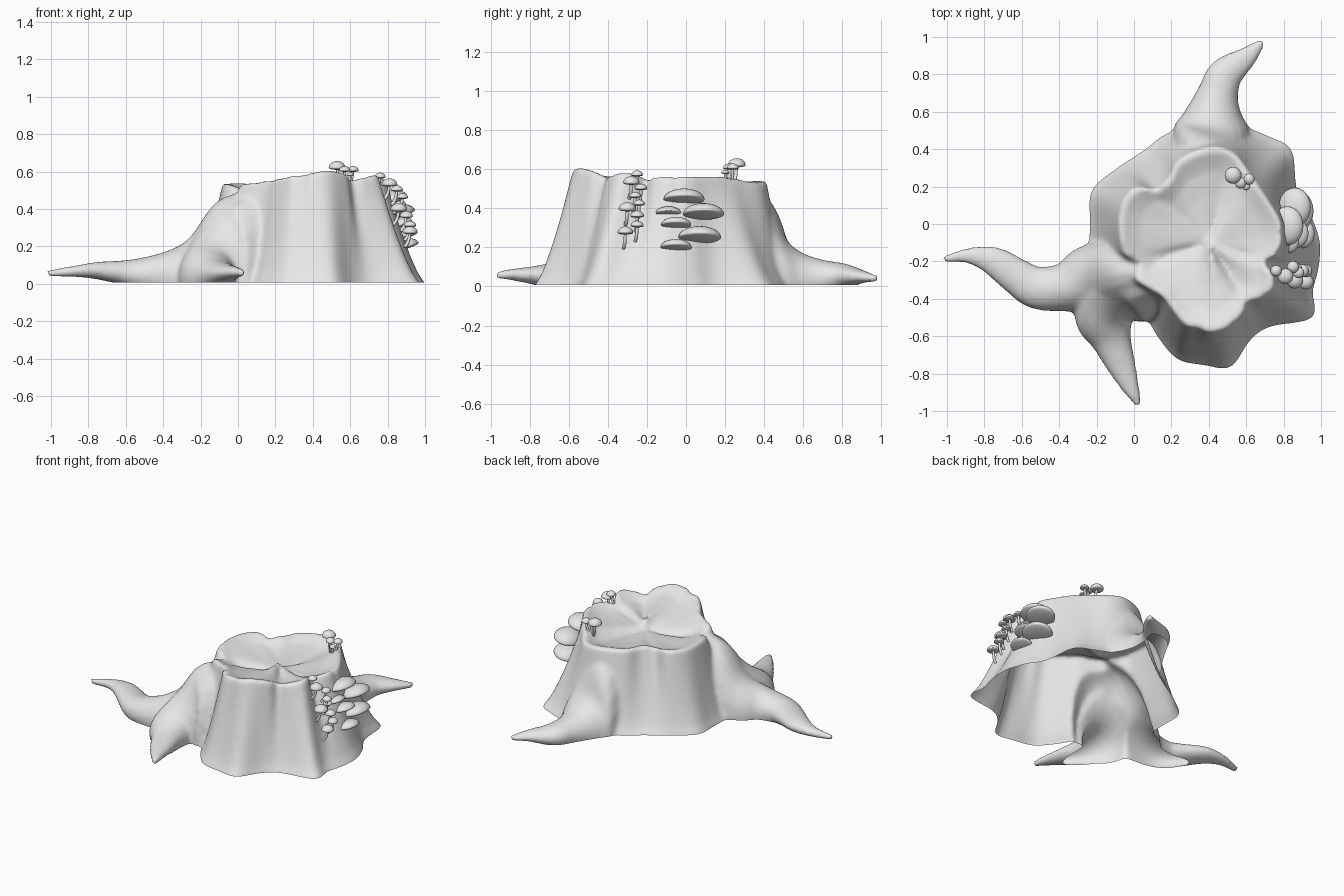
import bpy
import bmesh
from math import sin, cos, pi, radians, exp
from mathutils import Vector, Matrix

cube = bpy.data.objects.get("Cube")
if cube:
    bpy.data.objects.remove(cube, do_unlink=True)

grey = bpy.data.materials.new("plain_grey")
grey.use_nodes = True
grey.diffuse_color = (0.8, 0.8, 0.8, 1)
grey.node_tree.nodes["Principled BSDF"].inputs["Base Color"].default_value = (0.8, 0.8, 0.8, 1)


def finish(name, bm):
    """Turn a bmesh into a linked, coloured object."""
    bmesh.ops.recalc_face_normals(bm, faces=bm.faces)
    mesh = bpy.data.meshes.new(name)
    bm.to_mesh(mesh)
    bm.free()
    mesh.materials.append(grey)
    obj = bpy.data.objects.new(name, mesh)
    bpy.context.collection.objects.link(obj)
    return obj


def smooth(obj, angle=50):
    bpy.ops.object.select_all(action='DESELECT')
    obj.select_set(True)
    bpy.context.view_layer.objects.active = obj
    bpy.ops.object.shade_smooth_by_angle(angle=radians(angle))


def spline(points, steps, closed=False):
    """Smooth curve through tuples of any length."""
    pts = [Vector(p) for p in points]
    n = len(pts)

    def at(i):
        return pts[i % n] if closed else pts[max(0, min(n - 1, i))]

    out = []
    for i in range(n if closed else n - 1):
        a, b, c, d = (at(i + k) for k in (-1, 0, 1, 2))
        for s in range(steps):
            t = s / steps
            out.append(0.5 * (2 * b + (c - a) * t + (2 * a - 5 * b + 4 * c - d) * t * t
                              + (3 * b - a - 3 * c + d) * t ** 3))
    if not closed:
        out.append(pts[-1])
    return out


def loft(bm, rings):
    """Skin a stack of closed rings and cap both ends."""
    loops = [[bm.verts.new(p) for p in ring] for ring in rings]
    n = len(loops[0])
    for low, high in zip(loops, loops[1:]):
        for i in range(n):
            j = (i + 1) % n
            bm.faces.new((low[i], low[j], high[j], high[i]))
    bm.faces.new(loops[0])
    bm.faces.new(loops[-1])


def tube(bm, path, steps, sides, ref):
    """Tapered tube; path holds x, y, z, half width, half height."""
    pts = spline(path, steps)
    rings = []
    for i, p in enumerate(pts):
        ahead, behind = pts[min(i + 1, len(pts) - 1)], pts[max(i - 1, 0)]
        along = Vector((ahead - behind)[:3]).normalized()
        side = along.cross(Vector(ref)).normalized()
        up = side.cross(along)
        rings.append([Vector(p[:3]) + side * p[3] * cos(2 * pi * k / sides)
                      + up * p[4] * sin(2 * pi * k / sides) for k in range(sides)])
    loft(bm, rings)


# Trunk stations: angle, base radius, rim radius, rim height
centre = Vector((0.4, -0.1, 0))
stations = [
    (0, .6, .39, .56), (-14, .61, .36, .56), (-25, .62, .38, .58), (-36, .69, .42, .58),
    (-54, .56, .4, .56), (-67, .57, .43, .59), (-80, .68, .47, .605), (-92, .66, .48, .59),
    (-105, .65, .46, .575), (-118, .58, .41, .56), (-130, .53, .38, .55),
    (-145, .58, .41, .54), (-160, .63, .48, .53), (-175, .64, .47, .53),
    (-190, .65, .49, .535), (-204, .69, .51, .535), (-218, .64, .49, .54),
    (-235, .61, .4, .54), (-250, .63, .47, .54), (-270, .64, .51, .54),
    (-285, .65, .5, .53), (-300, .66, .43, .55), (-312, .67, .4, .56),
    (-330, .55, .39, .56), (-345, .57, .4, .56)]
# Rim grooves: angle, width, depth
grooves = [(-19, 5, .16), (-57, 4, .08), (-163, 7, .2), (-226, 5, .1), (-97, 4, .04)]

columns = []
for angle, base, rim, height in stations:
    a = radians(angle)
    columns.append((base * cos(a), base * sin(a), rim * cos(a), rim * sin(a), height, angle))
columns = spline(columns, 6, closed=True)


def trunk_ring(t, inset=1, drop=0, z=None):
    ring = []
    for bx, by, rx, ry, height, angle in columns:
        dip = sum(d * exp(-((angle - g) / w) ** 2) for g, w, d in grooves)
        top = Vector((rx, ry, 0)) * (1 - dip * t) * inset
        flat = Vector((bx, by, 0)).lerp(top, t ** 0.75)
        flat.z = t * (height - dip * 0.15) - drop if z is None else z
        ring.append(centre + flat)
    return ring


bm = bmesh.new()
rings = [trunk_ring(0, z=-0.1)] + [trunk_ring(k / 10) for k in range(11)]
for inset, drop in ((.95, -.003), (.88, .012), (.75, .035), (.5, .05), (.25, .055), (.05, .055)):
    rings.append(trunk_ring(1, inset, drop))
loft(bm, rings)

# Roots: x, y, z, half width, half height from the tip inwards
roots = [
    [(-1.02, -.19, .055, .02, .018), (-.88, -.17, .066, .045, .03), (-.75, -.2, .07, .08, .047),
     (-.62, -.285, .06, .1, .065), (-.52, -.34, .05, .115, .09), (-.38, -.34, .04, .13, .14),
     (-.25, -.3, .03, .18, .23), (-.1, -.27, .03, .2, .42), (.08, -.24, .03, .2, .47)],
    [(.025, -.97, .06, .018, .02), (-.02, -.87, .06, .05, .033), (-.07, -.75, .055, .08, .055),
     (-.12, -.62, .045, .11, .1), (-.15, -.5, .04, .17, .19), (-.09, -.38, .03, .2, .36),
     (.05, -.3, .03, .2, .45)],
    [(.69, .975, .04, .02, .018), (.6, .89, .05, .06, .036), (.49, .8, .05, .095, .07),
     (.45, .7, .04, .11, .1), (.43, .6, .03, .15, .15), (.42, .51, .02, .2, .26),
     (.4, .4, .02, .2, .45), (.4, .25, .02, .2, .46)]]
for path in roots:
    tube(bm, path, 6, 20, (0, 0, 1))
stump = finish("stump_with_roots", bm)

# Fuse trunk and roots into one soft skin
bpy.context.view_layer.objects.active = stump
fuse = stump.modifiers.new("fuse", 'REMESH')
fuse.mode = 'VOXEL'
fuse.voxel_size = 0.014
soften = stump.modifiers.new("soften", 'SMOOTH')
soften.factor = 0.5
soften.iterations = 10
for name in ("fuse", "soften"):
    bpy.ops.object.modifier_apply(modifier=name)

# Open the hollow underside
bm = bmesh.new()
bm.from_mesh(stump.data)
bmesh.ops.bisect_plane(bm, geom=bm.verts[:] + bm.edges[:] + bm.faces[:],
                       plane_co=(0, 0, 0.008), plane_no=(0, 0, 1), clear_inner=True)
bm.to_mesh(stump.data)
bm.free()
smooth(stump, 80)


def cap(name, place, size, tilt=0):
    """Domed cap with a shallow underside."""
    bm = bmesh.new()
    bmesh.ops.create_uvsphere(bm, u_segments=24, v_segments=14, radius=1)
    for v in bm.verts:
        if v.co.z < 0:
            v.co.z *= 0.3
    bmesh.ops.transform(bm, verts=bm.verts, matrix=Matrix.Translation(place)
                        @ Matrix.Rotation(radians(tilt), 4, 'Y') @ Matrix.Diagonal((*size, 1)))
    smooth(finish(name, bm))


def mushroom(name, x, y, z, r, foot):
    """Small cap on a thin bent stem."""
    cap(name + "_cap", (x, y, z), (r, r, r * 0.8))
    fx, fy, fz = foot
    bm = bmesh.new()
    w = 0.009
    tube(bm, [(fx, fy, fz, w, w), ((fx + 2 * x) / 3, (fy + 2 * y) / 3, (fz + z) / 2 - .01, w, w),
              (x, y, z, w * .8, w * .8)], 5, 10, (0, 1, 0))
    smooth(finish(name + "_stem", bm))


# Shelf fungi on the side wall: x, y, z, half width
shelves = [(.82, -.01, .445, .105), (.86, .09, .37, .105), (.83, -.09, .375, .065),
           (.87, -.05, .315, .077), (.87, .07, .25, .11), (.9, -.05, .2, .08)]
for i, (x, y, z, w) in enumerate(shelves):
    cap(f"shelf_fungus_{i + 1}", (x, y, z), (w * .85, w, w * .5), -16)

# Mushroom column climbing the side wall: x, y, z, cap radius
climbers = [(.76, -.25, .57, .03), (.81, -.28, .53, .042), (.85, -.23, .5, .032),
            (.88, -.26, .46, .03), (.86, -.3, .395, .045), (.9, -.25, .36, .035),
            (.92, -.25, .31, .033), (.92, -.31, .275, .04), (.87, -.24, .42, .03)]
for i, (x, y, z, r) in enumerate(climbers):
    mushroom(f"side_mushroom_{i + 1}", x, y, z, r, (x - .03, y - .01, z - .08))

# Cluster on the rim
cluster = [(.53, .26, .62, .045), (.57, .22, .605, .03), (.615, .24, .605, .03), (.6, .2, .58, .02)]
for i, (x, y, z, r) in enumerate(cluster):
    mushroom(f"rim_mushroom_{i + 1}", x, y, z, r, (.57 + .3 * (x - .57), .23 + .3 * (y - .23), .52))
